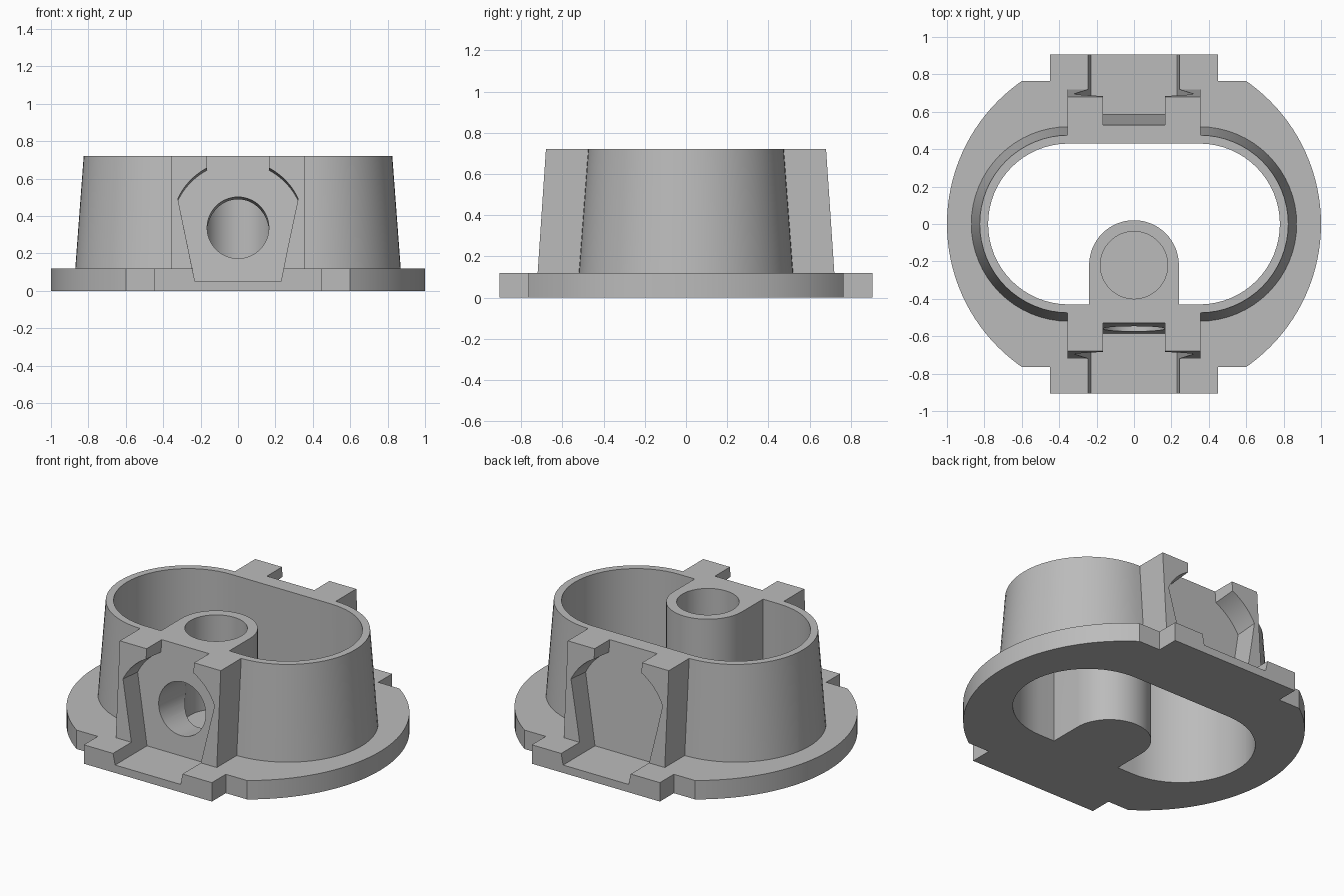
import bpy, bmesh
from math import sin, cos, radians, sqrt, atan
from mathutils import Vector

cube = bpy.data.objects.get("Cube")
if cube:
    bpy.data.objects.remove(cube, do_unlink=True)

TOP = 0.72
FLANGE_TOP = 0.12
DRAFT = 0.075

grey = bpy.data.materials.new("plain grey")
grey.use_nodes = True
grey.diffuse_color = (0.5, 0.5, 0.5, 1)
grey.node_tree.nodes["Principled BSDF"].inputs["Base Color"].default_value = (0.5, 0.5, 0.5, 1)


def loft(name, ring_a, ring_b):
    """Closed solid between two matching rings of 3D points."""
    bm = bmesh.new()
    a = [bm.verts.new(p) for p in ring_a]
    b = [bm.verts.new(p) for p in ring_b]
    bm.faces.new(a)
    bm.faces.new(b)
    for i in range(len(a)):
        j = (i + 1) % len(a)
        bm.faces.new((a[i], a[j], b[j], b[i]))
    bmesh.ops.recalc_face_normals(bm, faces=bm.faces)
    mesh = bpy.data.meshes.new(name)
    bm.to_mesh(mesh)
    bm.free()
    obj = bpy.data.objects.new(name, mesh)
    bpy.context.collection.objects.link(obj)
    mesh.materials.append(grey)
    return obj


def prism(name, outline, z0, z1):
    return loft(name, [(x, y, z0) for x, y in outline], [(x, y, z1) for x, y in outline])


def arc(cx, cy, r, start, end, steps=32):
    angles = [radians(start + (end - start) * i / steps) for i in range(steps + 1)]
    return [(cx + r * cos(t), cy + r * sin(t)) for t in angles]


def stadium(r, z, offset=0.35):
    pts = arc(offset, 0, r, -90, 90) + arc(-offset, 0, r, 90, 270)
    return [(x, y, z) for x, y in pts]


def combine(target, other, operation):
    mod = target.modifiers.new(operation, 'BOOLEAN')
    mod.operation = operation
    mod.solver = 'EXACT'
    mod.object = other
    bpy.context.view_layer.objects.active = target
    bpy.ops.object.modifier_apply(modifier=mod.name)
    bpy.data.objects.remove(other, do_unlink=True)


# Base flange: two round ends, clipped flats and a tab front and back
cx, r, flat = 0.07, 0.93, 0.765
side = [(cx + sqrt(r * r - y * y), y)
        for y in [r * sin(radians(a)) for a in range(-54, 55, 3)] if abs(y) < flat]
corner = (cx + sqrt(r * r - flat * flat), flat)
half = [(0.45, -0.905), (0.45, -flat), (corner[0], -flat)] + side
half += [corner, (0.45, flat), (0.45, 0.905)]
housing = prism("housing", half + [(-x, -y) for x, y in half], 0, FLANGE_TOP)

# Tapered oval wall, solid until the interior is cut
z_low = 0.06
wall = loft("oval_wall", stadium(0.475 + DRAFT * (TOP - z_low), z_low), stadium(0.475, TOP))
combine(housing, wall, 'UNION')

# Lugs front and back, with sloping outer faces
for s in (-1, 1):
    def lug_ring(z):
        y = 0.68 + 0.067 * (TOP - z)
        return [(-0.355, 0.3 * s, z), (0.355, 0.3 * s, z), (0.355, y * s, z), (-0.355, y * s, z)]
    combine(housing, loft("lug", lug_ring(z_low), lug_ring(TOP)), 'UNION')

# Interior opening that leaves a round boss attached to the front wall
inner, boss_r, boss_y = 0.43, 0.24, -0.22
opening = [(boss_r, -inner)] + arc(0.35, 0, inner, -90, 90)
opening += arc(-0.35, 0, inner, 90, 270) + [(-boss_r, -inner)]
opening += arc(0, boss_y, boss_r, 180, 0)
combine(housing, prism("opening_cutter", opening, -0.1, 0.9), 'DIFFERENCE')

# Blind bore in the boss
bore = arc(0, boss_y, 0.18, 0, 360, 64)[:-1]
combine(housing, prism("bore_cutter", bore, FLANGE_TOP, 0.9), 'DIFFERENCE')

# Keyhole-shaped channels through both lugs and tabs
shoulder = arc(0, 0.33, 0.355, 25, 62, 14)
right = [(0.23, 0.05)] + shoulder + [(shoulder[-1][0], 0.9)]
profile = right + [(-x, z) for x, z in reversed(right)]
tilt = 0.085
for s in (-1, 1):
    back, front = [], []
    for x, z in profile:
        y = 0.585 - tilt * (z - 0.05)
        rise = tilt * (1 - y) if 0.4 < z < 0.8 else 0
        back.append((x, y * s, z))
        front.append((x, s, z + rise))
    combine(housing, loft("channel_cutter", back, front), 'DIFFERENCE')

# Round port from the front channel into the bore, square to the sloping wall
axis = Vector((0, cos(atan(tilt)), -sin(atan(tilt))))
up = Vector((0, sin(atan(tilt)), cos(atan(tilt))))
centre = Vector((0, -0.56, 0.337))
circle = arc(0, 0, 0.165, 0, 360, 64)[:-1]


def port_ring(d):
    return [centre + axis * d + Vector((x, 0, 0)) + up * z for x, z in circle]


combine(housing, loft("port_cutter", port_ring(-0.2), port_ring(0.34)), 'DIFFERENCE')

# Smooth curves, crisp edges
bpy.ops.object.select_all(action='DESELECT')
housing.select_set(True)
bpy.context.view_layer.objects.active = housing
bpy.ops.object.shade_smooth_by_angle(angle=radians(25))
